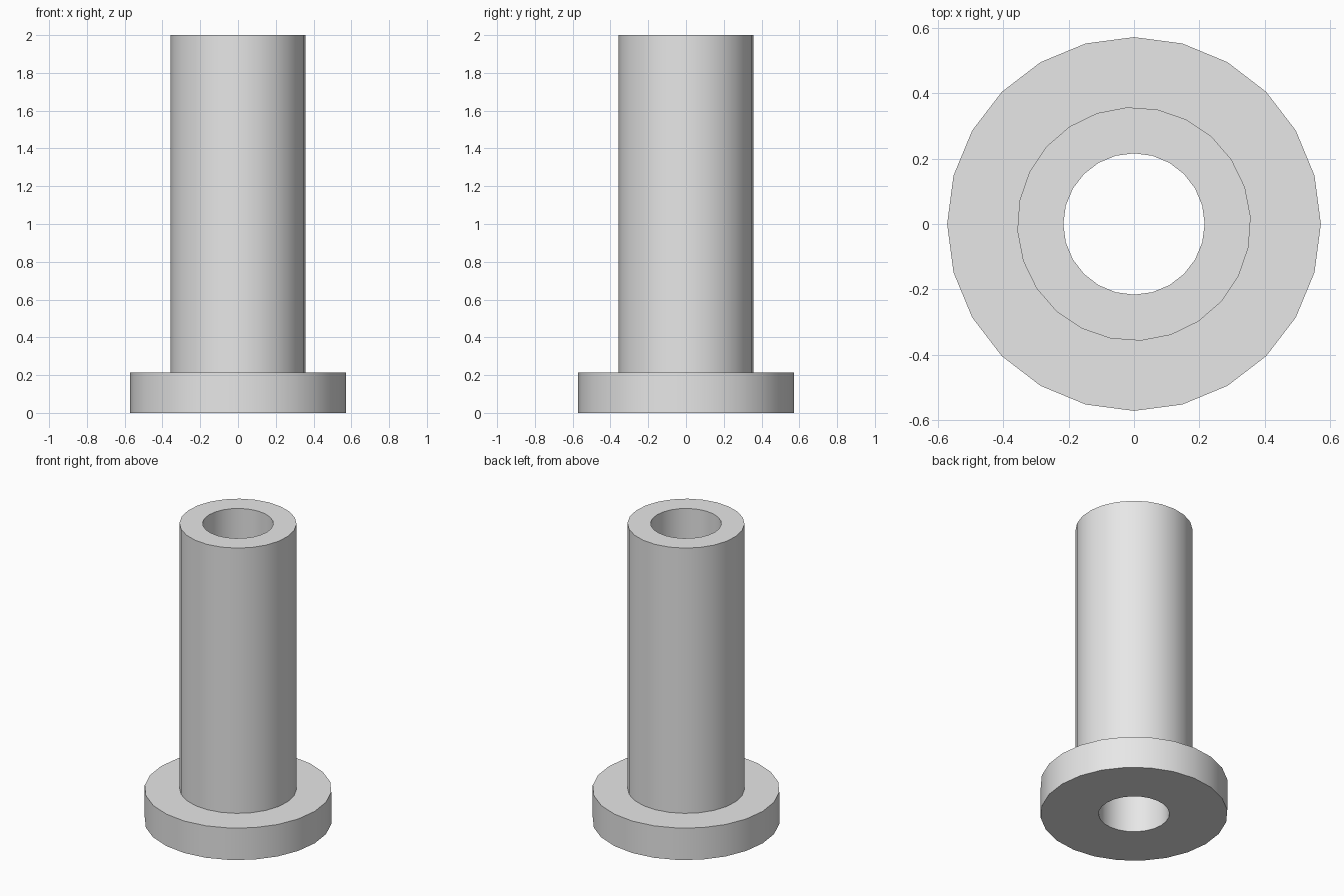
import bpy
import bmesh
import math

default_cube = bpy.data.objects.get("Cube")
if default_cube:
    bpy.data.objects.remove(default_cube, do_unlink=True)

SIDES = 24
FLANGE_RADIUS, TUBE_RADIUS, BORE_RADIUS = 0.571, 0.357, 0.216
FLANGE_TOP, HEIGHT = 0.215, 2.0
TUBE_TURN = math.radians(3.4)  # tube facets are slightly turned

# Plain grey material
grey = bpy.data.materials.new("plain grey")
grey.use_nodes = True
colour = (0.8, 0.8, 0.8, 1)
grey.diffuse_color = colour
grey.node_tree.nodes["Principled BSDF"].inputs["Base Color"].default_value = colour


def add_ring(bm, radius, z, turn=0.0):
    """Add one ring of vertices around the z axis."""
    angles = [turn + math.tau * i / SIDES for i in range(SIDES)]
    return [bm.verts.new((radius * math.cos(a), radius * math.sin(a), z)) for a in angles]


# Closed section: flange wall, flange top, tube wall, rim, bore, underside
bm = bmesh.new()
rings = [
    add_ring(bm, FLANGE_RADIUS, 0),
    add_ring(bm, FLANGE_RADIUS, FLANGE_TOP),
    add_ring(bm, TUBE_RADIUS, FLANGE_TOP, TUBE_TURN),
    add_ring(bm, TUBE_RADIUS, HEIGHT, TUBE_TURN),
    add_ring(bm, BORE_RADIUS, HEIGHT),
    add_ring(bm, BORE_RADIUS, 0),
]
for lower, upper in zip(rings, rings[1:] + rings[:1]):
    for i in range(SIDES):
        j = (i + 1) % SIDES
        bm.faces.new((lower[i], lower[j], upper[j], upper[i]))
bmesh.ops.recalc_face_normals(bm, faces=bm.faces)

mesh = bpy.data.meshes.new("flanged_bushing")
bm.to_mesh(mesh)
bm.free()
mesh.materials.append(grey)
bushing = bpy.data.objects.new("flanged_bushing", mesh)
bpy.context.collection.objects.link(bushing)

# Smooth round walls with crisp rims
bpy.ops.object.select_all(action="DESELECT")
bushing.select_set(True)
bpy.context.view_layer.objects.active = bushing
bpy.ops.object.shade_smooth_by_angle(angle=math.radians(30))
